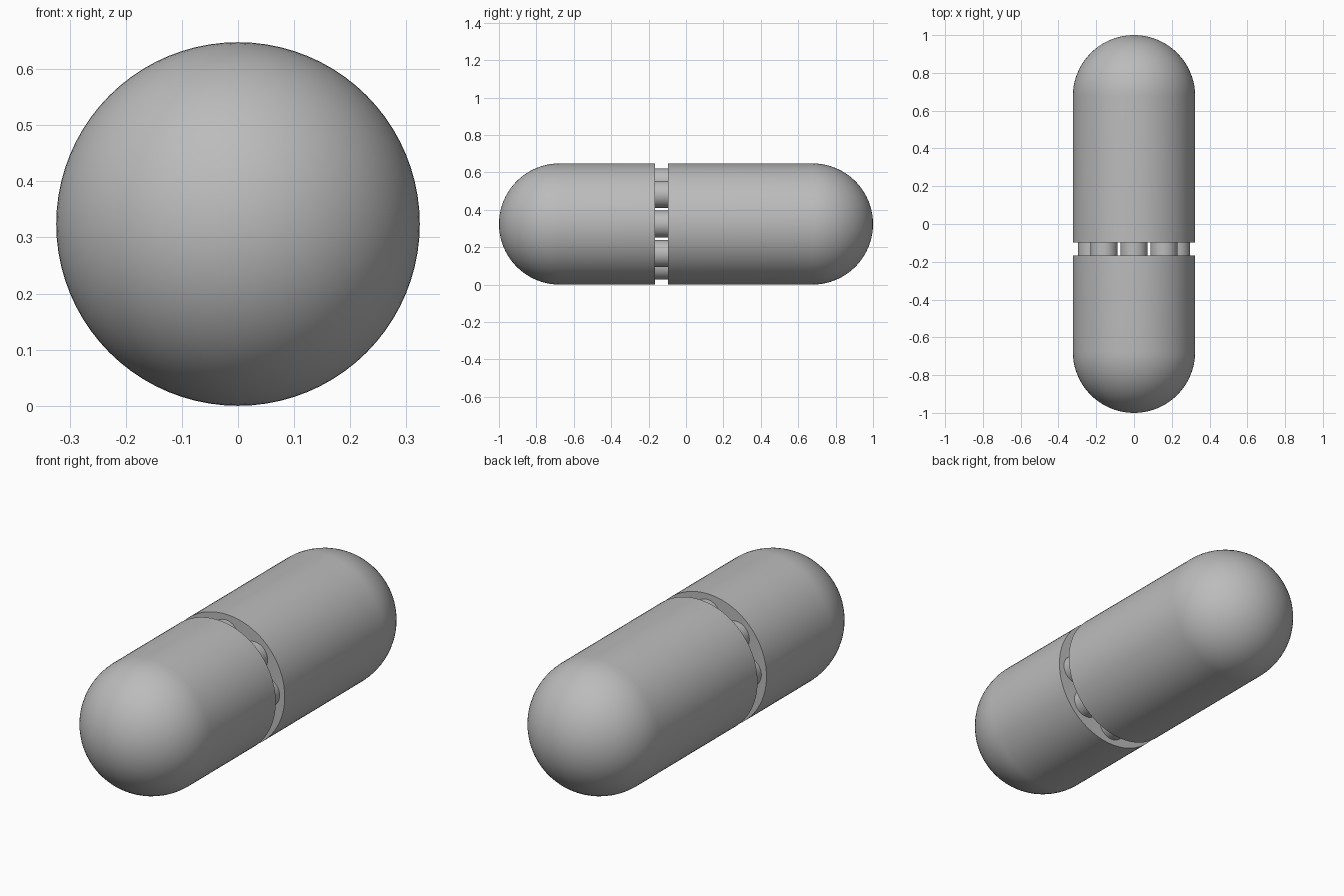
import bpy
import bmesh
import math
from mathutils import Matrix

cube = bpy.data.objects.get("Cube")
if cube:
    bpy.data.objects.remove(cube, do_unlink=True)

RADIUS = 0.324
GAP_FRONT, GAP_BACK = -0.167, -0.097
PIN_COUNT, PIN_RADIUS, PIN_RING = 8, 0.072, 0.224

grey = bpy.data.materials.new("plain grey")
grey.use_nodes = True
colour = (0.5, 0.5, 0.5, 1)
grey.diffuse_color = colour
grey.node_tree.nodes["Principled BSDF"].inputs["Base Color"].default_value = colour


def finish(name, bm):
    """Turn a bmesh into a smooth-shaded object with crisp edges."""
    bmesh.ops.recalc_face_normals(bm, faces=bm.faces)
    mesh = bpy.data.meshes.new(name)
    bm.to_mesh(mesh)
    bm.free()
    mesh.materials.append(grey)
    obj = bpy.data.objects.new(name, mesh)
    bpy.context.collection.objects.link(obj)
    bpy.ops.object.select_all(action="DESELECT")
    obj.select_set(True)
    bpy.context.view_layer.objects.active = obj
    bpy.ops.object.shade_smooth_by_angle(angle=math.radians(35))
    return obj


def capsule_half(name, cut, side):
    """Spin a flat-ended, dome-tipped profile around the long axis."""
    steps = 20
    profile = [(0, cut), (RADIUS, cut)]
    for i in range(steps + 1):
        a = math.pi / 2 * i / steps
        y = side * (1 - RADIUS + RADIUS * math.sin(a))
        profile.append((RADIUS * math.cos(a), y))
    bm = bmesh.new()
    verts = [bm.verts.new((r, y, RADIUS)) for r, y in profile]
    edges = [bm.edges.new(pair) for pair in zip(verts, verts[1:])]
    bmesh.ops.spin(bm, geom=verts + edges, cent=(0, 0, RADIUS), axis=(0, 1, 0),
                   angle=math.tau, steps=80, use_duplicate=False)
    bmesh.ops.remove_doubles(bm, verts=bm.verts, dist=0.0001)
    return finish(name, bm)


# Two rounded shells, separated by a narrow gap
capsule_half("front_shell", GAP_FRONT, -1)
capsule_half("back_shell", GAP_BACK, 1)

# Ring of pins bridging the gap
for i in range(PIN_COUNT):
    a = math.tau * i / PIN_COUNT
    centre = (PIN_RING * math.cos(a), (GAP_FRONT + GAP_BACK) / 2,
              RADIUS + PIN_RING * math.sin(a))
    bm = bmesh.new()
    bmesh.ops.create_cone(
        bm, cap_ends=True, segments=32, radius1=PIN_RADIUS, radius2=PIN_RADIUS,
        depth=GAP_BACK - GAP_FRONT + 0.01,
        matrix=Matrix.Translation(centre) @ Matrix.Rotation(math.pi / 2, 4, "X"))
    finish(f"joining_pin_{i + 1}", bm)
